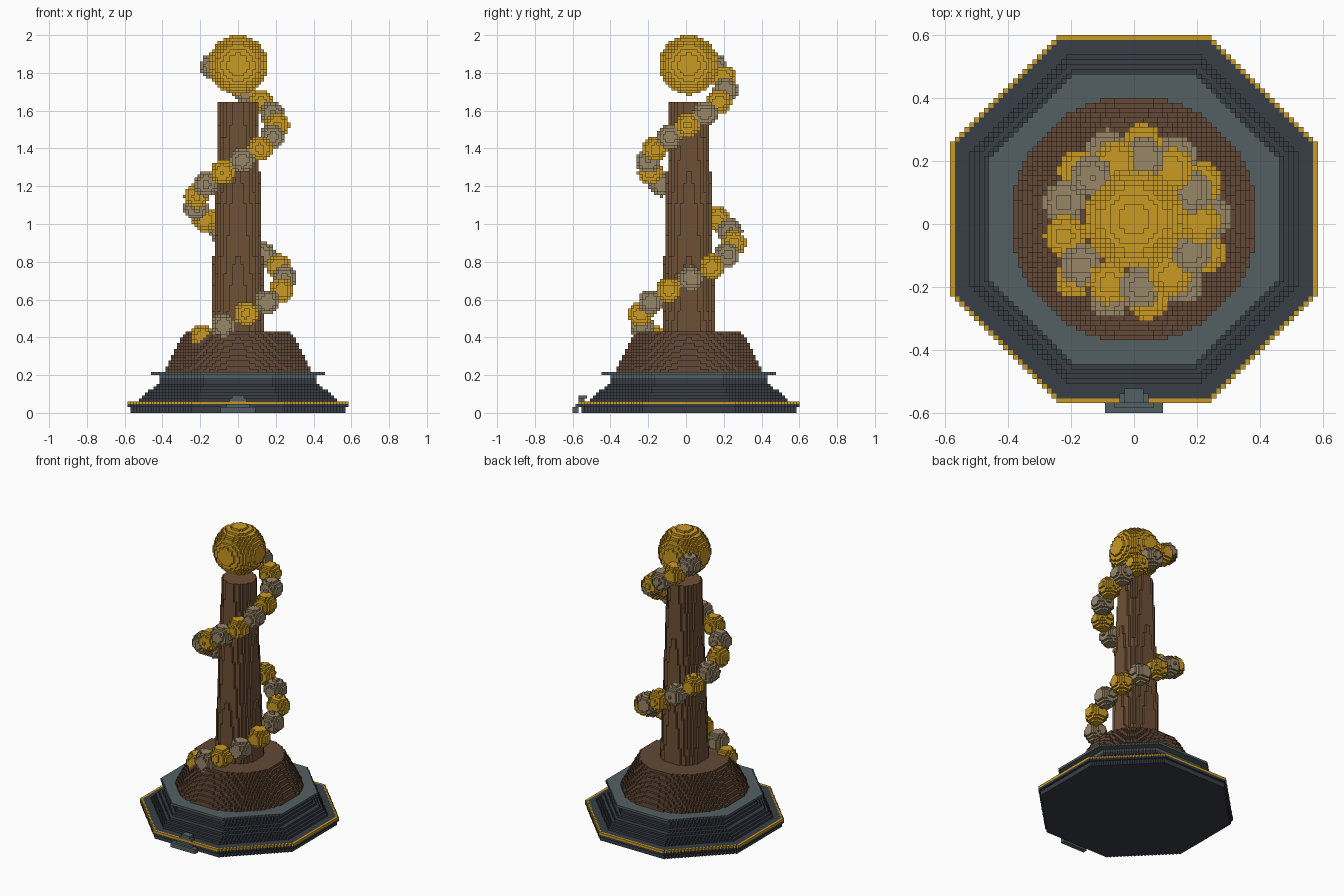
import bpy, bmesh, math
from mathutils import Vector

cube = bpy.data.objects.get("Cube")
if cube:
    bpy.data.objects.remove(cube)

V = 2 / 130          # block size
CY = V               # the column axis sits one block back
cells = {}           # (i, j, k) -> (part name, material name)


def make_material(name, rgb):
    lin = [((c / 255 + 0.055) / 1.055) ** 2.4 for c in rgb] + [1]
    m = bpy.data.materials.new(name)
    m.use_nodes = True
    m.diffuse_color = lin
    bsdf = next(n for n in m.node_tree.nodes if n.type == 'BSDF_PRINCIPLED')
    bsdf.inputs["Base Color"].default_value = lin
    return m


materials = {n: make_material(n, c) for n, c in {
    "gold": (202, 154, 36), "taupe": (152, 134, 104),
    "dark_slate": (56, 62, 70), "light_slate": (84, 96, 98),
    "trunk_brown": (110, 80, 54), "mound_brown": (98, 73, 54)}.items()}


def fill(part, material, low, high, inside):
    """Claim every free block in a box whose centre passes the test."""
    lo = [round(c / V) - 1 for c in low]
    hi = [round(c / V) + 1 for c in high]
    for i in range(lo[0], hi[0]):
        for j in range(lo[1], hi[1]):
            for k in range(max(lo[2], 0), hi[2]):
                p = Vector((i + 0.5, j + 0.5, k + 0.5)) * V
                if inside(p):
                    cells.setdefault((i, j, k), (part, material))


def octagon(part, material, z0, z1, half):
    def inside(p):
        x, y = abs(p.x), abs(p.y - CY)
        return z0 < p.z < z1 and max(x, y, (x + y) / math.sqrt(2)) < half
    fill(part, material, (-half, CY - half, z0), (half, CY + half, z1), inside)


def cone(part, material, z0, z1, r0, r1):
    def inside(p):
        r = r0 + (r1 - r0) * (p.z - z0) / (z1 - z0)
        return z0 < p.z < z1 and math.hypot(p.x, p.y - CY) < r
    fill(part, material, (-r0, CY - r0, z0), (r0, CY + r0, z1), inside)


def ball(part, material, centre, r):
    c, d = Vector(centre), Vector((r, r, r))
    fill(part, material, c - d, c + d, lambda p: (p - c).length < r)


def box(part, material, low, high):
    fill(part, material, low, high,
         lambda p: all(a < b < c for a, b, c in zip(low, p, high)))


# front plate with a small block behind it
box("front_plate", "light_slate", (-0.1, -0.602, 0), (0.1, -0.568, 2 * V))
box("front_plate", "light_slate", (-0.062, -0.586, 2 * V), (0.062, -0.568, 3 * V))
box("front_block", "light_slate", (-0.046, -0.568, 4 * V), (0.046, -0.54, 5 * V))
box("front_block", "light_slate", (-0.035, -0.568, 5 * V), (0.035, -0.52, 6 * V))

# octagonal slab with a gold band
octagon("slab", "dark_slate", 0, 2 * V, 0.57)
octagon("slab", "dark_slate", 2 * V, 3 * V, 0.585)
octagon("gold_band", "gold", 3 * V, 3.8 * V, 0.585)

# the band is only a rim, so its inside is slab
for (i, j, k), (part, mat) in list(cells.items()):
    if part == "gold_band":
        x, y = abs(i + 0.5) * V, abs((j + 0.5) * V - CY)
        if max(x, y, (x + y) / math.sqrt(2)) < 0.585 - V:
            cells[i, j, k] = ("slab", "dark_slate")

# stepped pedestal and its ledge
for step, half in enumerate((0.52, 0.505, 0.49, 0.475, 0.45, 0.43, 0.415, 0.415)):
    octagon("pedestal", "dark_slate", (4 + step) * V, (5 + step) * V, half)
octagon("pedestal_neck", "light_slate", 12 * V, 13 * V, 0.415)
octagon("ledge", "light_slate", 13 * V, 14 * V, 0.462)

# mound, tapering trunk and the ball on top
cone("mound", "mound_brown", 14 * V, 28 * V, 0.395, 0.28)
cone("trunk", "trunk_brown", 28 * V, 107 * V, 0.145, 0.103)
ball("top_ball", "gold", (0, CY, 1.842), 0.158)

# spiral of alternating beads
COUNT = 24
for n in range(COUNT):
    t = n / (COUNT - 1)
    a = math.radians(-135 + 630 * t)
    r = 0.265 - 0.075 * t
    ball(f"bead_{n + 1}", "taupe" if n % 2 else "gold",
         (r * math.cos(a), CY + r * math.sin(a), 0.4 + 1.435 * t), 0.066)


def build_parts():
    """Turn the blocks of each part into one mesh of exposed faces."""
    parts = {}
    for cell, (part, mat) in cells.items():
        parts.setdefault(part, (mat, []))[1].append(cell)
    for part, (mat, blocks) in parts.items():
        bm, corners = bmesh.new(), {}

        def corner(c):
            if c not in corners:
                corners[c] = bm.verts.new(Vector(c) * V)
            return corners[c]

        for cell in blocks:
            for axis in range(3):
                for side in (0, 1):
                    near = list(cell)
                    near[axis] += 2 * side - 1
                    if tuple(near) in cells:
                        continue
                    loop = []
                    for u, w in ((0, 0), (1, 0), (1, 1), (0, 1)):
                        c = list(cell)
                        c[axis] += side
                        c[(axis + 1) % 3] += u
                        c[(axis + 2) % 3] += w
                        loop.append(corner(tuple(c)))
                    bm.faces.new(loop if side else loop[::-1])
        mesh = bpy.data.meshes.new(part)
        bm.to_mesh(mesh)
        bm.free()
        mesh.materials.append(materials[mat])
        bpy.context.scene.collection.objects.link(bpy.data.objects.new(part, mesh))


build_parts()
